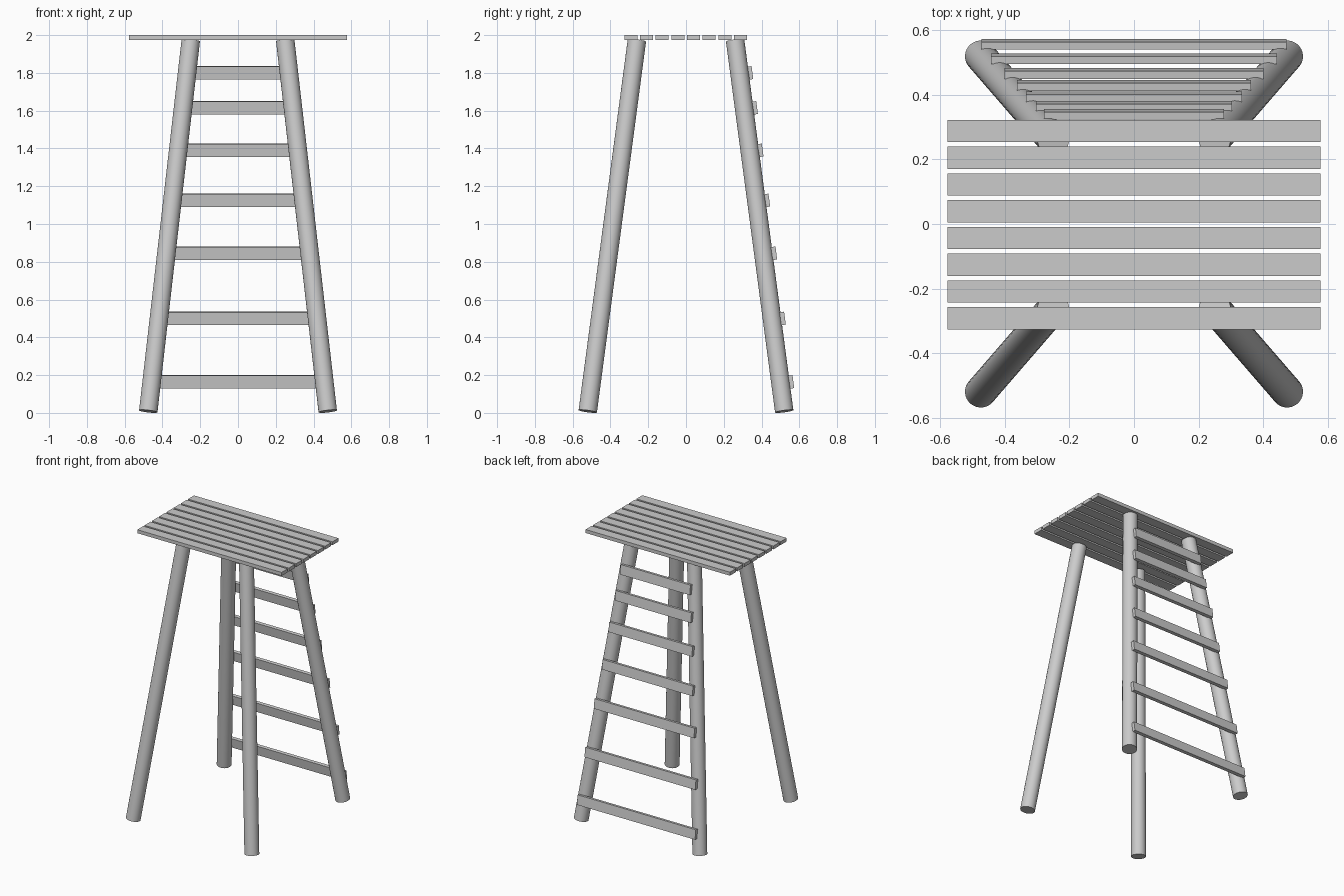
import bpy, math
from mathutils import Vector, Matrix

if "Cube" in bpy.data.objects:
    bpy.data.objects.remove(bpy.data.objects["Cube"])

grey = bpy.data.materials.new("plain_grey")
grey.diffuse_color = (0.6, 0.6, 0.6, 1)
grey.use_nodes = True
grey.node_tree.nodes["Principled BSDF"].inputs["Base Color"].default_value = grey.diffuse_color

LEG_R = 0.049
Z0, Z1 = 0.0085, 1.972
FOOT, HEAD = (0.475, 0.52), (0.25, 0.26)   # leg centre (x, y) at floor and top


def box(name, size, matrix):
    bpy.ops.mesh.primitive_cube_add(size=1)
    ob = bpy.context.object
    ob.name = name
    ob.data.transform(Matrix.Diagonal((*size, 1)))
    ob.matrix_world = matrix
    ob.data.materials.append(grey)
    return ob


# four splayed round legs
for sx, sx_name in ((-1, "left"), (1, "right")):
    for sy, sy_name in ((-1, "front"), (1, "back")):
        a = Vector((sx * FOOT[0], sy * FOOT[1], Z0))
        b = Vector((sx * HEAD[0], sy * HEAD[1], Z1))
        bpy.ops.mesh.primitive_cylinder_add(vertices=32, radius=LEG_R, depth=(b - a).length)
        leg = bpy.context.object
        leg.name = f"{sy_name}_{sx_name}_leg"
        leg.matrix_world = (Matrix.Translation((a + b) / 2)
                            @ (b - a).to_track_quat('Z', 'Y').to_matrix().to_4x4())
        leg.data.materials.append(grey)
        bpy.ops.object.shade_smooth_by_angle(angle=math.radians(40))

# platform planks
for i in range(8):
    y = -0.292 + i * 0.0829
    box(f"platform_plank_{i + 1}", (1.156, 0.069, 0.025), Matrix.Translation((0, y, 1.9875)))

# ladder rungs, leaning with the back legs and let into them
slope = (FOOT[1] - HEAD[1]) / (Z1 - Z0)
lean = Matrix.Rotation(math.atan(slope), 4, 'X')
rungs = ((0.164, 0.473), (0.50, 0.443), (0.845, 0.401), (1.125, 0.362),
         (1.39, 0.334), (1.615, 0.304), (1.80, 0.279))
for i, (z, half) in enumerate(rungs):
    y = FOOT[1] - slope * (z - Z0) + LEG_R + 0.008
    box(f"ladder_rung_{i + 1}", (2 * half, 0.024, 0.069), Matrix.Translation((0, y, z)) @ lean)
